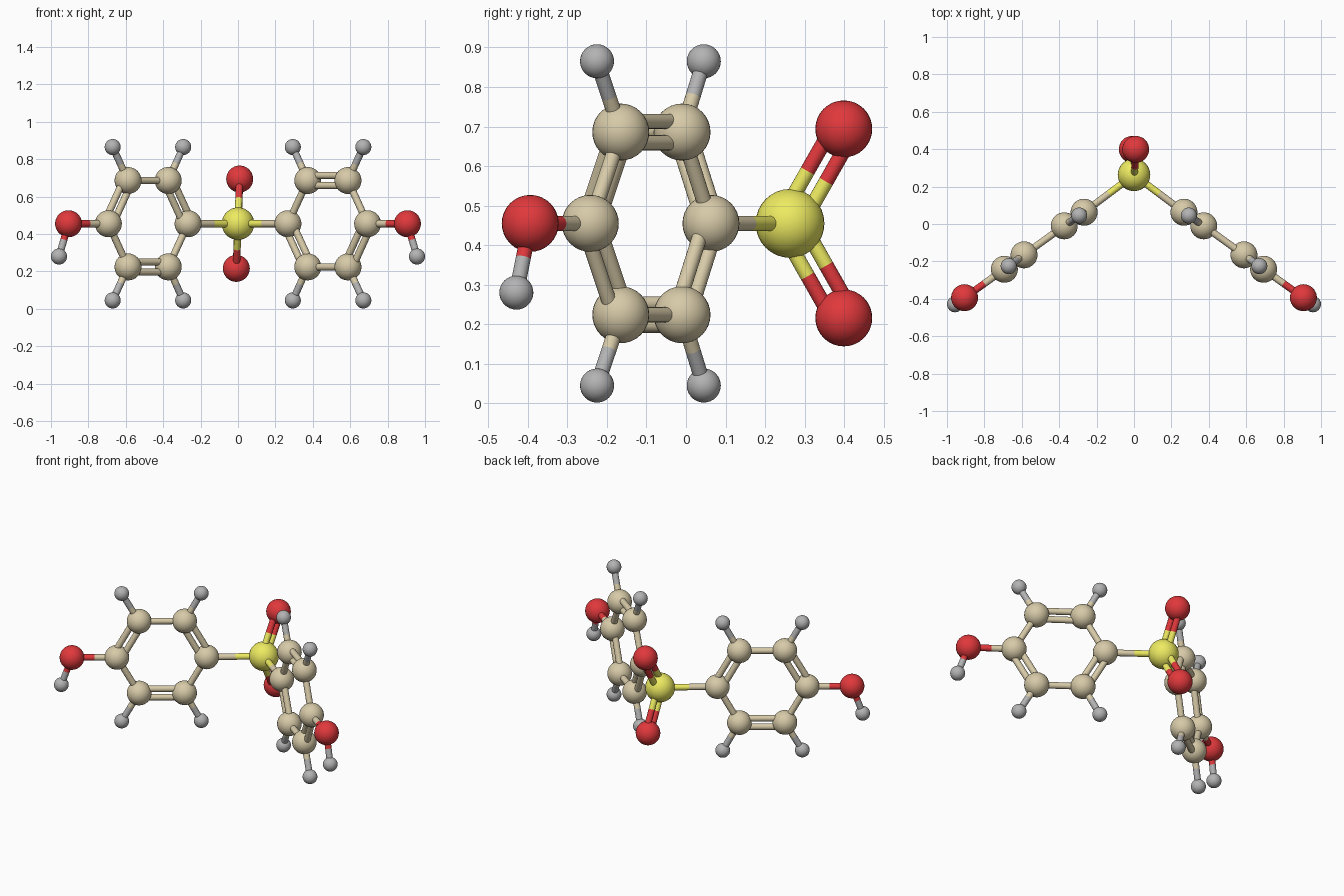
import bpy
from mathutils import Vector

if "Cube" in bpy.data.objects:
    bpy.data.objects.remove(bpy.data.objects["Cube"])

# Atom styles: colour and ball radius
STYLE = {
    "sulfur": ((0.85, 0.83, 0.12, 1), 0.087),
    "oxygen": ((0.75, 0.04, 0.045, 1), 0.072),
    "carbon": ((0.68, 0.59, 0.39, 1), 0.072),
    "hydrogen": ((0.45, 0.45, 0.45, 1), 0.043),
}
BOND_R, GAP = 0.019, 0.027
MID = 0.455  # height of the molecule's mid plane

mats = {}
for kind, (colour, _) in STYLE.items():
    mats[kind] = bpy.data.materials.new(kind)
    mats[kind].diffuse_color = colour


def finish(name, kind):
    ob = bpy.context.object
    ob.name = name
    ob.data.materials.append(mats[kind])
    bpy.ops.object.shade_smooth_by_angle()
    return ob


def atom(name, kind, pos):
    bpy.ops.mesh.primitive_uv_sphere_add(segments=32, ring_count=16,
                                         radius=STYLE[kind][1], location=pos)
    finish(name, kind)
    return name, kind, Vector(pos)


def rod(name, kind, p, q):
    bpy.ops.mesh.primitive_cylinder_add(vertices=20, radius=BOND_R, depth=(q - p).length,
                                        location=(p + q) / 2, end_fill_type='NOTHING')
    ob = finish(name, kind)
    ob.rotation_euler = (q - p).to_track_quat('Z', 'Y').to_euler()


def bond(a, b, normal=None):
    """Two-tone bond; with a plane normal it becomes a double bond in that plane."""
    p, q = a[2], b[2]
    shifts = [Vector()]
    if normal is not None:
        side = (q - p).cross(normal).normalized() * GAP
        shifts = [side, -side]
    for s in shifts:
        m = (p + q) / 2 + s
        rod(f"bond_{a[0]}_to_{b[0]}", a[1], p + s, m)
        rod(f"bond_{b[0]}_to_{a[0]}", b[1], q + s, m)


# Central sulfur with two double-bonded oxygens
sulfur = atom("sulfur", "sulfur", (0, 0.263, MID))
for side, s in (("upper", 1), ("lower", -1)):
    o = atom(f"{side}_oxygen", "oxygen", (0.009 * s, 0.399, MID + 0.239 * s))
    bond(sulfur, o, Vector((1, 0, 0)))

# Mirrored phenol arms; the double bonds alternate the other way on the left
for arm, sx in (("right", 1), ("left", -1)):
    normal = Vector((0.58 * sx, 0.815, 0))

    def put(name, kind, x, y, dz=0.0):
        return atom(f"{arm}_{name}", kind, (x * sx, y, MID + dz))

    inner = put("inner_carbon", "carbon", 0.267, 0.063)
    outer = put("outer_carbon", "carbon", 0.693, -0.242)
    bond(sulfur, inner)
    for level, sz in (("upper", 1), ("lower", -1)):
        a = put(f"{level}_inner_carbon", "carbon", 0.373, -0.010, 0.231 * sz)
        b = put(f"{level}_outer_carbon", "carbon", 0.588, -0.165, 0.231 * sz)
        ha = put(f"{level}_inner_hydrogen", "hydrogen", 0.293, 0.045, 0.410 * sz)
        hb = put(f"{level}_outer_hydrogen", "hydrogen", 0.670, -0.225, 0.410 * sz)
        double_edge = sz == sx
        bond(inner, a, None if double_edge else normal)
        bond(a, b, normal if double_edge else None)
        bond(b, outer, None if double_edge else normal)
        bond(a, ha)
        bond(b, hb)

    # Hydroxyl group at the outer end
    oxy = put("hydroxyl_oxygen", "oxygen", 0.906, -0.394)
    hyd = put("hydroxyl_hydrogen", "hydrogen", 0.957, -0.429, -0.175)
    bond(outer, oxy)
    bond(oxy, hyd)

for m in bpy.data.materials:
    if m.users and not m.is_grease_pencil:
        m.use_nodes = True
        m.node_tree.nodes["Principled BSDF"].inputs["Base Color"].default_value = m.diffuse_color
